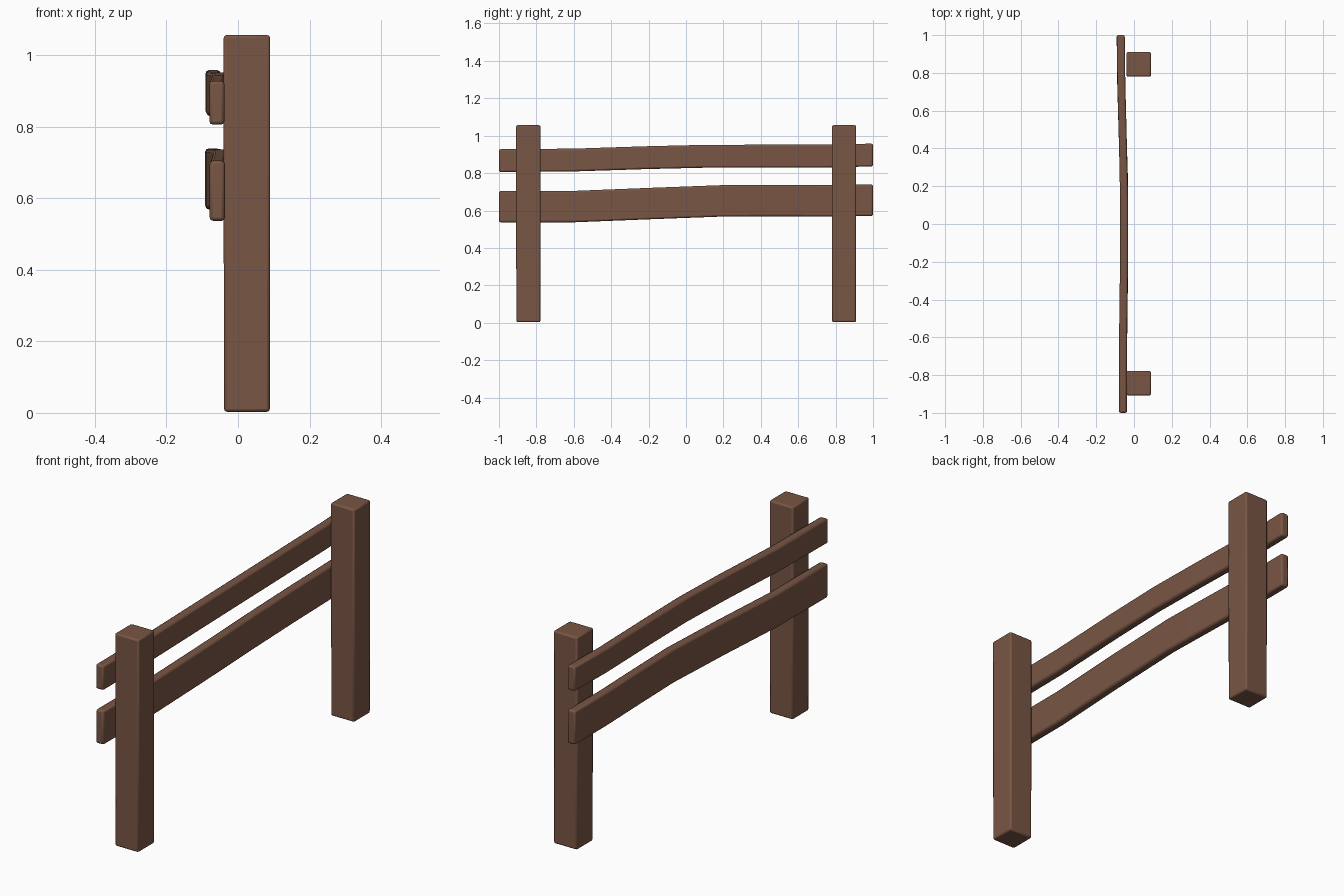
import bpy, bmesh

if "Cube" in bpy.data.objects:
    bpy.data.objects.remove(bpy.data.objects["Cube"])

wood = bpy.data.materials.new("brown_wood")
wood.diffuse_color = (0.19, 0.092, 0.058, 1)
wood.use_nodes = True
wood.node_tree.nodes["Principled BSDF"].inputs["Base Color"].default_value = wood.diffuse_color


def loft(name, sections, bevel):
    """Skin a list of four-corner sections, cap the ends, round the edges."""
    bm = bmesh.new()
    rings = [[bm.verts.new(p) for p in sec] for sec in sections]
    for a, b in zip(rings, rings[1:]):
        for i in range(4):
            j = (i + 1) % 4
            bm.faces.new((a[i], a[j], b[j], b[i]))
    bm.faces.new(rings[0])
    bm.faces.new(rings[-1])
    bmesh.ops.recalc_face_normals(bm, faces=bm.faces)
    mesh = bpy.data.meshes.new(name)
    bm.to_mesh(mesh)
    bm.free()
    ob = bpy.data.objects.new(name, mesh)
    bpy.context.collection.objects.link(ob)
    mesh.materials.append(wood)
    mod = ob.modifiers.new("rounded_edges", 'BEVEL')
    mod.width = bevel
    mod.segments = 2
    mod.limit_method = 'ANGLE'
    mod.angle_limit = 0.8
    mesh.shade_smooth()
    return ob


# Square posts
def post(name, yc):
    def square(z, h):
        x = 0.025
        return [(x - h, yc - h, z), (x + h, yc - h, z),
                (x + h, yc + h, z), (x - h, yc + h, z)]
    loft(name, [square(0.003, 0.064), square(0.5, 0.065), square(1.056, 0.065)], 0.008)


post("front_post", -0.843)
post("back_post", 0.845)


# Warped rails: stations are (y, centre x, centre z)
def rail(name, stations, height, thick):
    t, h = thick / 2, height / 2
    loft(name, [[(x - t, y, z - h), (x + t, y, z - h),
                 (x + t, y, z + h), (x - t, y, z + h)]
                for y, x, z in stations], 0.009)


rail("upper_rail", [(-1, -0.059, 0.867), (-0.6, -0.058, 0.870), (-0.2, -0.053, 0.883),
                    (0.1, -0.052, 0.890), (0.4, -0.058, 0.891), (0.75, -0.067, 0.891),
                    (1, -0.070, 0.897)], 0.122, 0.042)
rail("lower_rail", [(-1, -0.058, 0.621), (-0.6, -0.057, 0.621), (-0.2, -0.052, 0.637),
                    (0.2, -0.052, 0.652), (0.5, -0.061, 0.653), (0.75, -0.068, 0.652),
                    (1, -0.071, 0.655)], 0.168, 0.042)

# Keep edges crisp
for ob in bpy.context.collection.objects:
    ob.select_set(True)
    bpy.context.view_layer.objects.active = ob
bpy.ops.object.shade_smooth_by_angle(angle=0.7)
